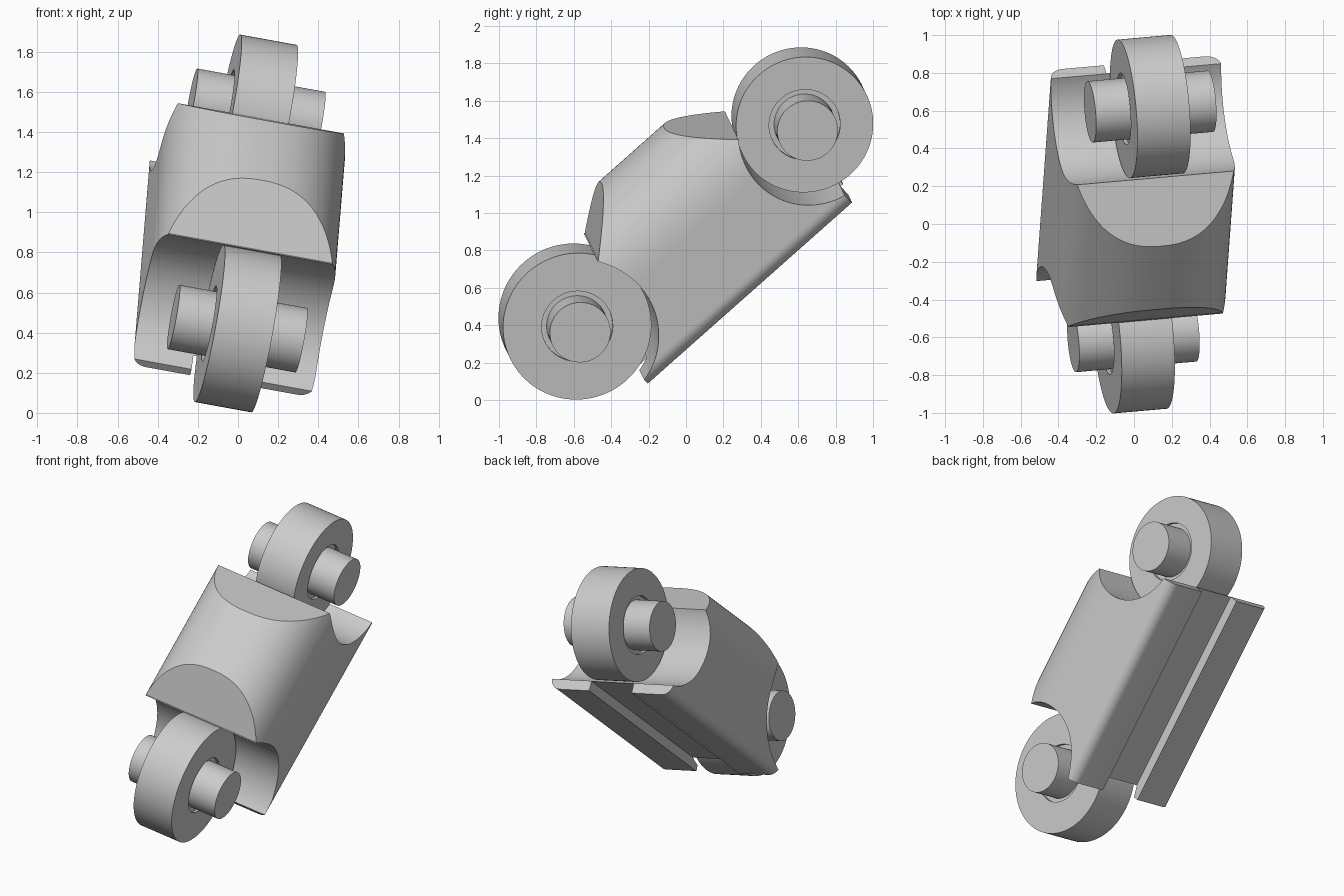
import bpy, bmesh, math
from mathutils import Matrix, Vector

cube = bpy.data.objects.get("Cube")
if cube:
    bpy.data.objects.remove(cube, do_unlink=True)

# Tilted link frame: u along the pins, v from lower to upper eye, w outward
low_eye = Vector((-0.003, -0.594, 0.420))
high_eye = Vector((0.086, 0.622, 1.498))
v_axis = (high_eye - low_eye).normalized()
u_axis = Vector((0.979, 0.078, -0.186))
u_axis = (u_axis - v_axis * u_axis.dot(v_axis)).normalized()
w_axis = u_axis.cross(v_axis)
frame = Matrix((u_axis, v_axis, w_axis)).transposed().to_4x4()
frame.translation = low_eye
LENGTH = (high_eye - low_eye).length

steel = bpy.data.materials.new("light grey metal")
steel.use_nodes = True
grey = (0.6, 0.6, 0.6, 1)
steel.diffuse_color = grey
steel.node_tree.nodes["Principled BSDF"].inputs["Base Color"].default_value = grey


def add_object(name, bm):
    bmesh.ops.recalc_face_normals(bm, faces=bm.faces)
    mesh = bpy.data.meshes.new(name)
    bm.to_mesh(mesh)
    bm.free()
    mesh.materials.append(steel)
    ob = bpy.data.objects.new(name, mesh)
    bpy.context.collection.objects.link(ob)
    ob.matrix_world = frame
    return ob


def prism(name, outline, place, start, end):
    """Extrude a 2D outline; place maps (p, q, t) to link coordinates."""
    bm = bmesh.new()
    rings = [[bm.verts.new(place(p, q, t)) for p, q in outline] for t in (start, end)]
    count = len(outline)
    for ring in rings:
        bm.faces.new(ring)
    for i in range(count):
        j = (i + 1) % count
        bm.faces.new((rings[0][i], rings[0][j], rings[1][j], rings[1][i]))
    return add_object(name, bm)


def lathe(name, profile, v, segments=96):
    """Revolve (radius, u) points around a pin axis at distance v."""
    bm = bmesh.new()
    verts = [bm.verts.new((u, v, r)) for r, u in profile]
    edges = [bm.edges.new(pair) for pair in zip(verts, verts[1:])]
    bmesh.ops.spin(bm, geom=verts + edges, cent=(0, v, 0), axis=(1, 0, 0),
                   angle=math.tau, steps=segments, use_merge=True)
    bmesh.ops.remove_doubles(bm, verts=bm.verts, dist=0.0001)
    return add_object(name, bm)


def smooth(ob):
    bpy.ops.object.select_all(action='DESELECT')
    ob.select_set(True)
    bpy.context.view_layer.objects.active = ob
    bpy.ops.object.shade_smooth_by_angle(angle=math.radians(25))


def circle(v, radius, count=96):
    return [(v + radius * math.cos(math.tau * i / count),
             radius * math.sin(math.tau * i / count)) for i in range(count)]


# Body section: domed top, straight sides, small rounded lower corners
HALF, TOP, BOTTOM, ROUND = 0.46, 0.468, -0.44, 0.075
section = []
for i in range(65):
    t = math.pi * i / 64
    c, s = math.cos(t), max(math.sin(t), 0)
    section.append((math.copysign(HALF * abs(c) ** 0.83, c), TOP * s ** 0.83))
corner = [(HALF - ROUND + ROUND * math.cos(t), BOTTOM + ROUND - ROUND * math.sin(t))
          for t in [math.pi / 2 * i / 10 for i in range(11)]]
section += [(-u, w) for u, w in corner] + corner[::-1]

body = prism("link_body", section, lambda p, q, t: (p, t, q), 0.09, 1.55)


# Cutters: eye sockets, sloping end flats and the slot underneath
def across(p, q, t):
    return (t, p, q)


cutters = [
    prism("low_socket_cutter", circle(0, 0.41), across, -1, 1),
    prism("high_socket_cutter", circle(LENGTH, 0.38), across, -1, 1),
    prism("low_flat_cutter", [(0.335, 0.245), (0.755, 0.595), (0.6, 1), (-0.3, 1), (-0.3, 0.245)],
          across, -1, 1),
    prism("high_flat_cutter", [(1.336, 0.225), (0.916, 0.583), (1.1, 1), (2, 1), (2, 0.225)],
          across, -1, 1),
    prism("slot_cutter", [(-0.16, -0.6), (0.16, -0.6), (0.16, -0.375), (-0.16, -0.375)],
          lambda p, q, t: (p, t, q), -0.5, 2.2),
]
for cutter in cutters:
    cutter.hide_render = True
    mod = body.modifiers.new(cutter.name, 'BOOLEAN')
    mod.operation = 'DIFFERENCE'
    mod.solver = 'EXACT'
    mod.object = cutter
bpy.context.view_layer.update()
cut_mesh = bpy.data.meshes.new_from_object(
    body.evaluated_get(bpy.context.evaluated_depsgraph_get()))
body.modifiers.clear()
body.data = cut_mesh
for cutter in cutters:
    bpy.data.objects.remove(cutter, do_unlink=True)
smooth(body)

# Eyes with a shallow groove around each pin
THICK, PIN, GROOVE, REACH = 0.1435, 0.163, 0.191, 0.325
for side, v, radius in (("lower", 0, 0.398), ("upper", LENGTH, 0.368)):
    half = [(PIN - 0.01, THICK - 0.02), (GROOVE, THICK - 0.02), (GROOVE, THICK), (radius, THICK)]
    smooth(lathe(side + "_roller", half + [(r, -u) for r, u in half[::-1]], v))
    smooth(lathe(side + "_pin", [(0, REACH), (PIN, REACH), (PIN, -REACH), (0, -REACH)], v))
